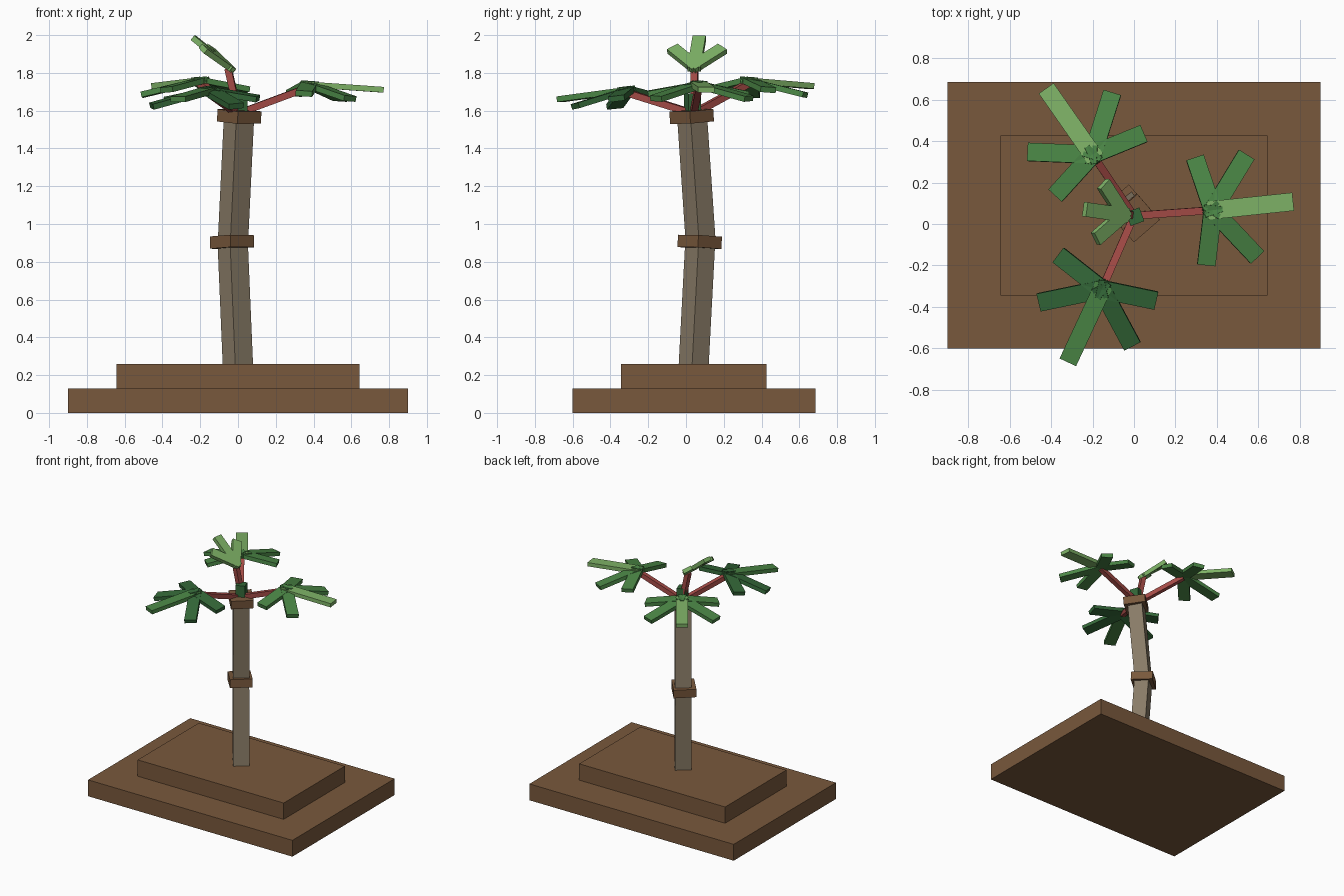
import bpy
import bmesh
from math import radians
from mathutils import Matrix, Vector

cube = bpy.data.objects.get("Cube")
if cube:
    bpy.data.objects.remove(cube, do_unlink=True)


def material(name, rgb):
    m = bpy.data.materials.new(name)
    m.use_nodes = True
    m.diffuse_color = (*rgb, 1)
    m.node_tree.nodes["Principled BSDF"].inputs["Base Color"].default_value = (*rgb, 1)
    return m


BROWN = material("brown", (0.19, 0.098, 0.045))
BARK = material("grey bark", (0.25, 0.2, 0.135))
RED = material("stem red", (0.37, 0.07, 0.061))
LIGHT = material("light green", (0.21, 0.45, 0.135))
MID = material("mid green", (0.07, 0.24, 0.061))
DARK = material("dark green", (0.034, 0.138, 0.04))


def rot(deg, axis):
    return Matrix.Rotation(radians(deg), 4, axis)


def boxes(name, parts):
    """One object from (matrix, size, material) boxes."""
    bm = bmesh.new()
    mats = []
    for matrix, size, mat in parts:
        if mat not in mats:
            mats.append(mat)
        made = bmesh.ops.create_cube(bm, size=1, matrix=matrix @ Matrix.Diagonal((*size, 1)))
        for face in {f for v in made["verts"] for f in v.link_faces}:
            face.material_index = mats.index(mat)
    mesh = bpy.data.meshes.new(name)
    bm.to_mesh(mesh)
    bm.free()
    for mat in mats:
        mesh.materials.append(mat)
    obj = bpy.data.objects.new(name, mesh)
    bpy.context.collection.objects.link(obj)


def beam(name, start, end, width, depth, turn, mat):
    """Box running between two points, turned about its own length."""
    a, b = Vector(start), Vector(end)
    tilt = Vector((0, 0, 1)).rotation_difference(b - a).to_matrix().to_4x4()
    matrix = Matrix.Translation((a + b) / 2) @ tilt @ rot(turn, 'Z')
    boxes(name, [(matrix, (width, depth, (b - a).length), mat)])


# Stepped ground slabs
boxes("lower_slab", [(Matrix.Translation((0, 0.042, 0.065)), (1.8, 1.286, 0.13), BROWN)])
boxes("upper_slab", [(Matrix.Translation((0, 0.041, 0.195)), (1.286, 0.77, 0.13), BROWN)])

# Bent trunk with two collars
beam("lower_trunk", (0, 0.04, 0.24), (-0.028, 0.075, 0.9), 0.118, 0.11, 37, BARK)
beam("upper_trunk", (-0.027, 0.078, 0.9), (0.005, 0.033, 1.56), 0.118, 0.11, 37, BARK)
beam("middle_collar", (-0.031, 0.071, 0.873), (-0.033, 0.074, 0.938), 0.165, 0.165, 41, BROWN)
beam("top_collar", (0.005, 0.032, 1.537), (0.008, 0.028, 1.602), 0.165, 0.165, 41, BROWN)
beam("crown_bud", (0.005, 0.035, 1.59), (0.005, 0.035, 1.69), 0.07, 0.07, 20, DARK)


def frond_cluster(side, hub, heading, lift, centre, sides, base=(0, 0.04, 1.585),
                  leaves=((52, 0.32), (102, 0.27)), length=0.39, width=0.088):
    """Stem plus a fan of flat leaves around its tip."""
    hub = Vector(hub)
    beam(side + "_stem", base, hub - Vector((0, 0, 0.012)), 0.036, 0.036, heading, RED)
    frame = Matrix.Translation(hub) @ rot(heading, 'Z') @ rot(-lift, 'Y')
    fan = [(0, length, 0, centre)]
    for angle, size in leaves:
        droop = 11 if lift < 0 else 0
        fan += [(s * angle, size, droop, sides) for s in (1, -1)]
    parts = []
    for angle, size, droop, mat in fan:
        m = frame @ rot(angle, 'Z') @ rot(droop, 'Y')
        back = 0.025
        parts.append((m @ Matrix.Translation(((size - back) / 2, 0, 0)),
                      (size + back, width, 0.03), mat))
    boxes(side + "_fronds", parts)


# Three spreading clusters and one upright young one
frond_cluster("left", (0.38, 0.067, 1.738), 6, -4, LIGHT, MID)
frond_cluster("back", (-0.2, 0.335, 1.758), 125, -4, LIGHT, MID)
frond_cluster("front", (-0.155, -0.315, 1.708), 245, -7, MID, DARK)
frond_cluster("young", (-0.052, 0.045, 1.835), 172, 39, LIGHT, LIGHT,
              base=(0, 0.045, 1.59), leaves=((42, 0.2),), length=0.24, width=0.07)
